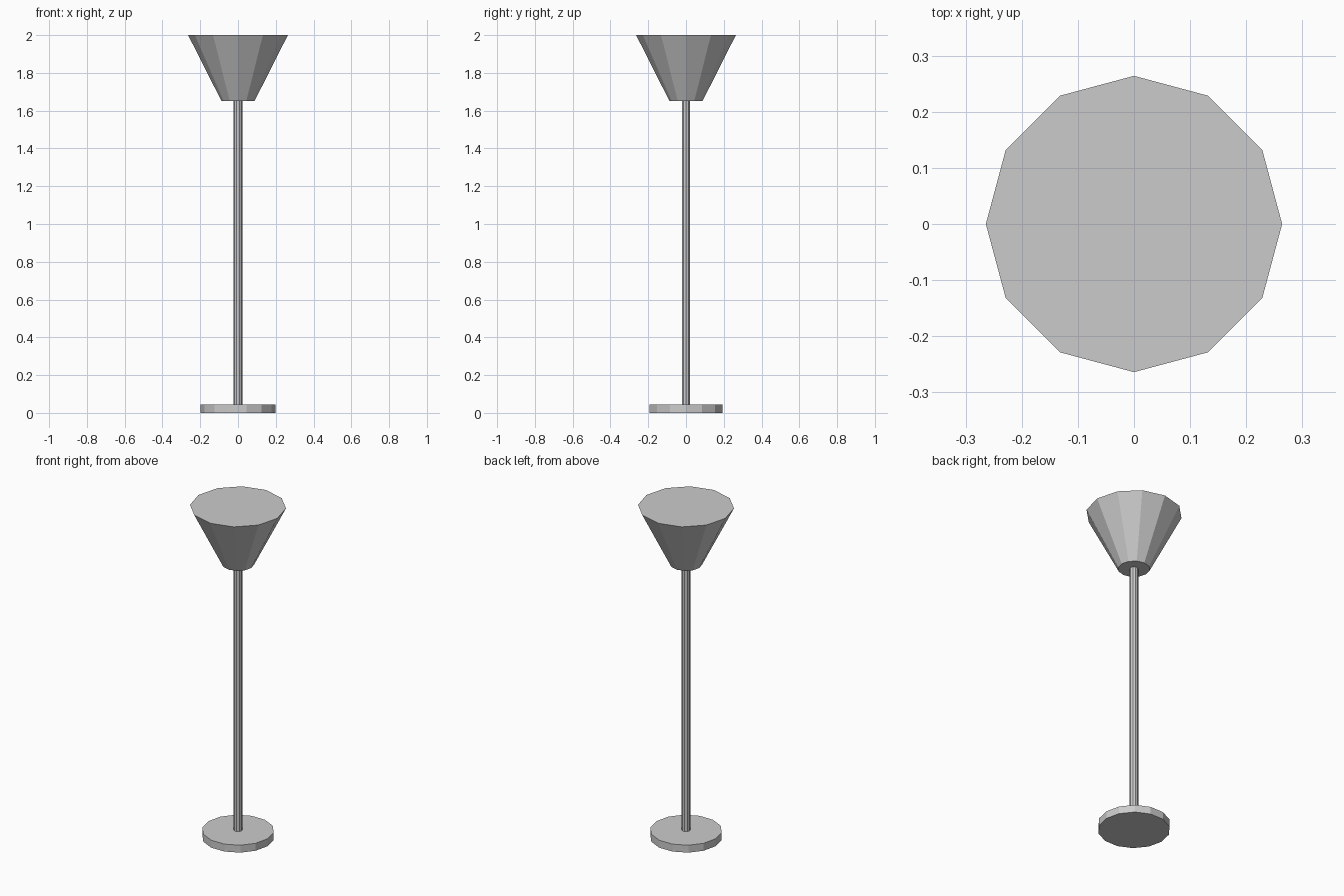
import bpy, math

if "Cube" in bpy.data.objects:
    bpy.data.objects.remove(bpy.data.objects["Cube"])


def frustum(name, sides, r_low, r_high, z_low, z_high):
    """Flat-faced capped frustum with a vertex on the +x axis."""
    bpy.ops.mesh.primitive_cone_add(
        vertices=sides, radius1=r_low, radius2=r_high, depth=z_high - z_low,
        location=(0, 0, (z_low + z_high) / 2), rotation=(0, 0, math.pi / 2))
    obj = bpy.context.object
    obj.name = name
    bpy.ops.object.transform_apply(location=False, rotation=True, scale=False)
    return obj


# Round foot
frustum("base", 14, 0.198, 0.198, 0.0, 0.045)
# Thin upright
frustum("pole", 10, 0.0235, 0.0235, 0.045, 1.652)
# Upward flaring closed shade
frustum("shade", 12, 0.088, 0.264, 1.652, 2.0)
